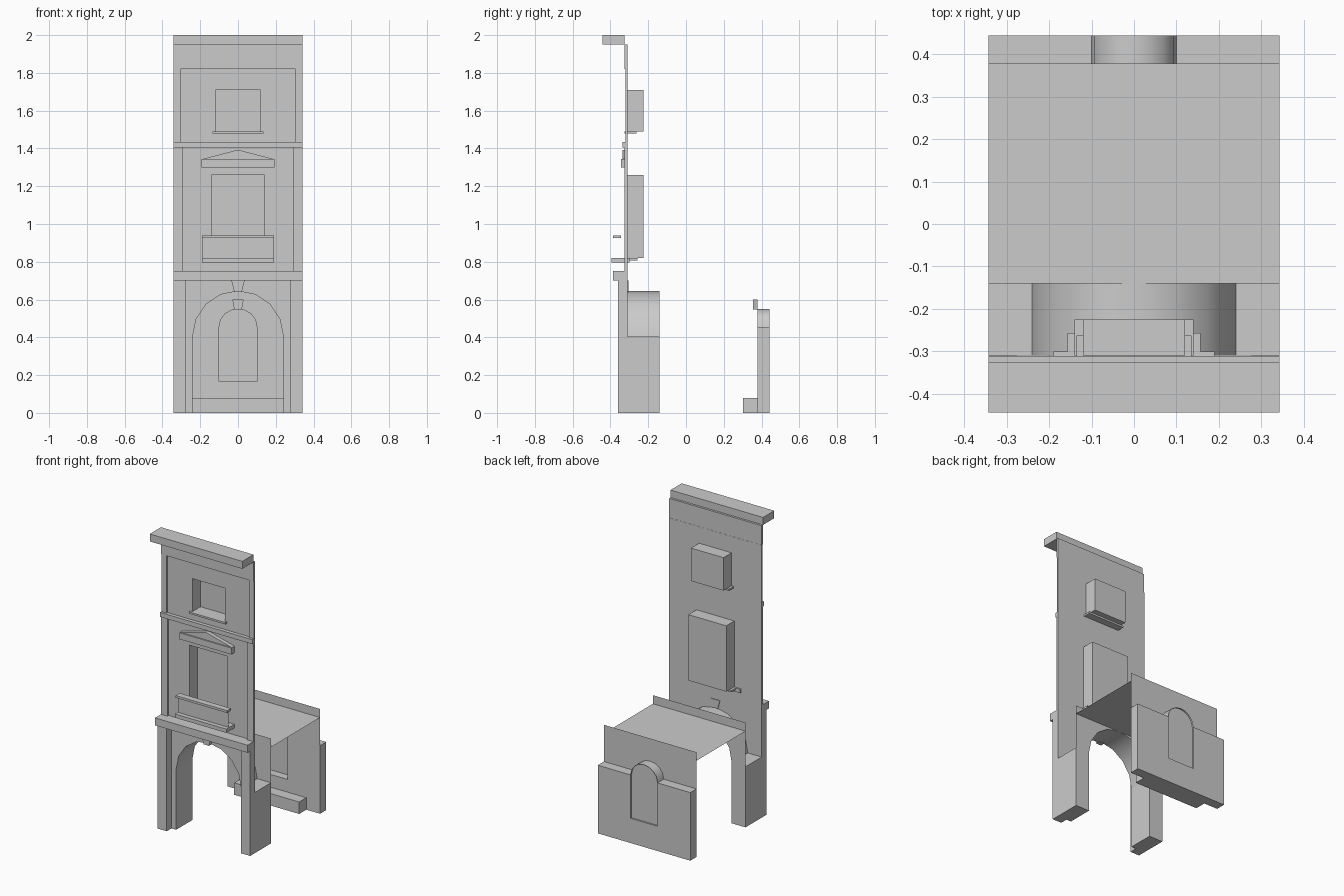
import bpy, math

if "Cube" in bpy.data.objects:
    bpy.data.objects.remove(bpy.data.objects["Cube"])

W = 0.342  # half width of the whole bay

def mesh(name, verts, faces):
    me = bpy.data.meshes.new(name)
    me.from_pydata(verts, [], faces)
    me.update()
    ob = bpy.data.objects.new(name, me)
    bpy.context.collection.objects.link(ob)
    return ob

def box(name, x0, x1, y0, y1, z0, z1, open_front=False):
    v = [(x, y, z) for x in (x0, x1) for y in (y0, y1) for z in (z0, z1)]
    f = [(0, 1, 3, 2), (4, 6, 7, 5), (0, 2, 6, 4), (1, 5, 7, 3), (2, 3, 7, 6)]
    if not open_front:
        f.append((0, 4, 5, 1))
    return mesh(name, v, f)

def pair(name, x0, x1, *yz):
    box(name + "_right", x0, x1, *yz)
    box(name + "_left", -x1, -x0, *yz)

def prism(name, prof, y0, y1):
    n = len(prof)
    v = [(x, y0, z) for x, z in prof] + [(x, y1, z) for x, z in prof]
    f = [(i, i + n, (i + 1) % n + n, (i + 1) % n) for i in range(n)]
    return mesh(name, v, f + [tuple(range(n)), tuple(range(2 * n - 1, n - 1, -1))])

def sheet(name, prof, y):
    return mesh(name, [(x, y, z) for x, z in prof], [tuple(range(len(prof)))])

def arch(r, spring, rise, n=8):
    return [(-r * math.cos(math.pi * i / n), spring + rise * math.sin(math.pi * i / n))
            for i in range(n + 1)]

def vault(name, curve, y0, y1):
    n = len(curve)
    v = [(x, y, z) for y in (y0, y1) for x, z in curve]
    ob = mesh(name, v, [(i, i + 1, i + 1 + n, i + n) for i in range(n - 1)])
    ob.data.polygons.foreach_set("use_smooth", [True] * (n - 1))

def arch_wall(name, curve, y, top):
    """Flat sheet above an arched opening, split at the crown."""
    m = len(curve) // 2
    s = curve[0][1]
    half = [(-W, s)] + curve[:m + 1] + [(0, top), (-W, top)]
    sheet(name + "_left", half, y)
    sheet(name + "_right", [(-x, z) for x, z in reversed(half)], y)

def holed_wall(name, y, xs, zs, hole_rows):
    nz = len(zs)
    v = [(x, y, z) for x in xs for z in zs]
    f = [(i * nz + j, (i + 1) * nz + j, (i + 1) * nz + j + 1, i * nz + j + 1)
         for i in range(len(xs) - 1) for j in range(nz - 1)
         if not (i == 1 and j in hole_rows)]
    mesh(name, v, f)

# Ground floor archway
main = arch(0.24, 0.405, 0.24)
pair("arch_leg", 0.24, W, -0.31, -0.14, 0, 0.405)
pair("ground_pilaster", 0.275, W, -0.36, -0.31, 0, 0.70)
arch_wall("arch_front", main, -0.31, 0.75)
arch_wall("arch_back", main, -0.14, 0.70)
vault("arch_soffit", main, -0.31, -0.14)
prism("arch_keystone", [(-0.02, 0.64), (0.02, 0.64), (0.035, 0.70), (-0.035, 0.70)],
      -0.335, -0.305)

# Passage ceiling
mesh("passage_ceiling", [(-W, -0.14, 0.643), (W, -0.14, 0.643),
                         (W, 0.378, 0.643), (-W, 0.378, 0.643)], [(0, 1, 2, 3)])

# Back wall with arched niche window
niche = arch(0.10, 0.455, 0.095)
pair("back_wall_block", 0.10, W, 0.378, 0.443, 0, 0.455)
box("back_wall_base", -0.10, 0.10, 0.378, 0.443, 0, 0.165)
arch_wall("back_wall_top", niche, 0.378, 0.70)
vault("niche_vault", niche, 0.378, 0.443)
sheet("niche_pane", [(-0.10, 0.165)] + niche + [(0.10, 0.165)], 0.432)
prism("niche_keystone", [(-0.02, 0.548), (0.02, 0.548), (0.03, 0.60), (-0.03, 0.60)],
      0.355, 0.378)
box("back_step", -0.24, 0.24, 0.303, 0.378, 0, 0.08)

# Upper facade, each storey with a window opening
holed_wall("first_floor_wall", -0.31, [-W, -0.14, 0.14, W], [0.75, 0.82, 1.26, 1.42], [1])
holed_wall("second_floor_wall", -0.31, [-W, -0.12, 0.12, W], [1.42, 1.49, 1.71, 1.82], [1])
box("first_floor_window", -0.14, 0.14, -0.31, -0.225, 0.82, 1.26, True)
box("second_floor_window", -0.12, 0.12, -0.31, -0.225, 1.49, 1.71, True)
box("first_floor_sill", -0.157, 0.157, -0.325, -0.257, 0.808, 0.82)
box("second_floor_sill", -0.135, 0.135, -0.325, -0.262, 1.478, 1.49)
pair("first_floor_pilaster", 0.295, W, -0.325, -0.31, 0.75, 1.405)
pair("second_floor_pilaster", 0.305, W, -0.32, -0.31, 1.435, 1.82)

# Balcony and pediment
box("balcony_slab", -0.19, 0.19, -0.395, -0.30, 0.795, 0.82)
box("balcony_rail", -0.19, 0.19, -0.387, -0.345, 0.925, 0.94)
sheet("balcony_panel", [(-0.187, 0.82), (0.187, 0.82), (0.187, 0.925), (-0.187, 0.925)], -0.366)
prism("pediment_base", [(-0.192, 1.30), (0.192, 1.30), (0.192, 1.343), (-0.192, 1.343)],
      -0.345, -0.311)
prism("pediment_gable", [(-0.192, 1.343), (0.192, 1.343), (0, 1.393)], -0.337, -0.311)

# Horizontal bands and cornice
box("ground_ledge", -W, W, -0.387, -0.311, 0.70, 0.75)
box("storey_band", -W, W, -0.335, -0.311, 1.405, 1.435)
box("frieze", -W, W, -0.325, -0.311, 1.82, 1.95)
box("cornice", -W, W, -0.443, -0.325, 1.95, 2.0)
